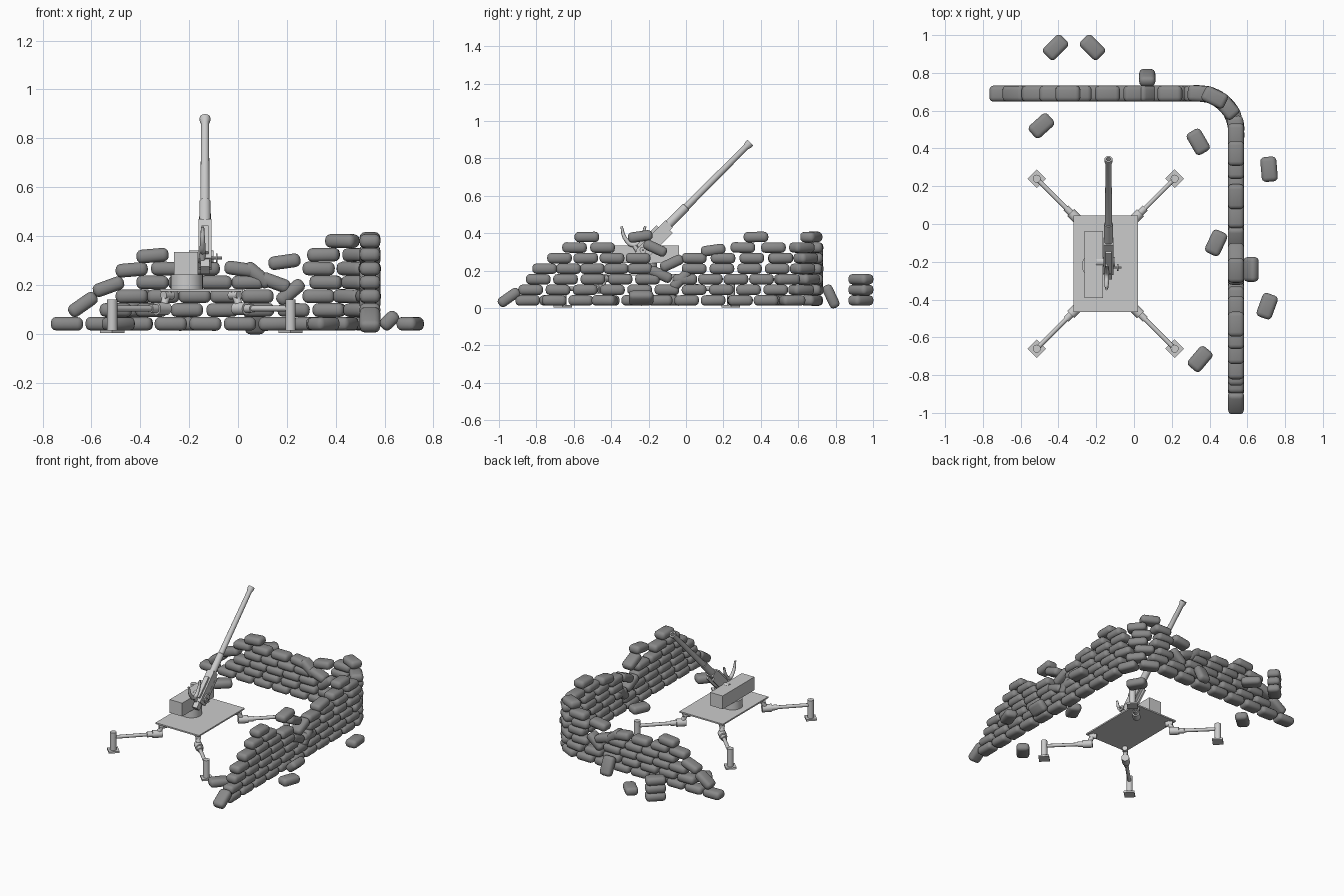
import bpy, bmesh, math, random
from mathutils import Vector, Matrix, Euler

if "Cube" in bpy.data.objects:
    bpy.data.objects.remove(bpy.data.objects["Cube"])

random.seed(4)
rad = math.radians


def finish(name, bm, smooth=True):
    bmesh.ops.recalc_face_normals(bm, faces=bm.faces)
    me = bpy.data.meshes.new(name)
    bm.to_mesh(me)
    bm.free()
    ob = bpy.data.objects.new(name, me)
    bpy.context.collection.objects.link(ob)
    if smooth:
        bpy.ops.object.select_all(action='DESELECT')
        ob.select_set(True)
        bpy.context.view_layer.objects.active = ob
        bpy.ops.object.shade_smooth_by_angle(angle=rad(35))
    return ob


def box(name, center, size, rot=(0, 0, 0)):
    bm = bmesh.new()
    m = Matrix.Translation(center) @ Euler(rot).to_matrix().to_4x4() @ Matrix.Diagonal((*size, 1))
    bmesh.ops.create_cube(bm, size=1, matrix=m)
    return finish(name, bm, False)


def lathe(name, p, q, profile, sides=16):
    """Profile of (radius, distance from p) pairs spun about the line p-q."""
    p, q = Vector(p), Vector(q)
    rot = (q - p).to_track_quat('Z', 'Y').to_matrix().to_4x4()
    bm = bmesh.new()
    vs = [bm.verts.new((r, 0, d)) for r, d in profile]
    es = [bm.edges.new(e) for e in zip(vs, vs[1:])]
    bmesh.ops.spin(bm, geom=vs + es, cent=(0, 0, 0), axis=(0, 0, 1),
                   angle=math.tau, steps=sides, use_duplicate=False)
    bmesh.ops.remove_doubles(bm, verts=bm.verts, dist=1e-5)
    bmesh.ops.transform(bm, matrix=Matrix.Translation(p) @ rot, verts=bm.verts)
    return finish(name, bm)


def rod(name, p, q, r, sides=16):
    h = (Vector(q) - Vector(p)).length
    return lathe(name, p, q, [(0, 0), (r, 0), (r, h), (0, h)], sides)


# Shared sandbag mesh: a rounded block
bm = bmesh.new()
bmesh.ops.create_cube(bm, size=1, matrix=Matrix.Diagonal((0.132, 0.085, 0.056, 1)))
bmesh.ops.bevel(bm, geom=bm.edges[:], offset=0.023, segments=3, profile=0.5, affect='EDGES')
proto = finish("sandbag", bm)
bag_mesh = proto.data
bpy.data.objects.remove(proto)
cloth = bpy.data.materials.new("dark_cloth")
cloth.diffuse_color = (0.25, 0.25, 0.25, 1)
cloth.use_nodes = True
cloth.node_tree.nodes["Principled BSDF"].inputs["Base Color"].default_value = cloth.diffuse_color
bag_mesh.materials.append(cloth)


def bag(name, pos, heading, tilt=0, roll=0):
    ob = bpy.data.objects.new(name, bag_mesh)
    ob.matrix_world = (Matrix.Translation(pos) @ Matrix.Rotation(rad(heading), 4, 'Z')
                       @ Matrix.Rotation(rad(-tilt), 4, 'Y') @ Matrix.Rotation(rad(roll), 4, 'X'))
    bpy.context.collection.objects.link(ob)


def wall_point(s):
    """Wall path: back straight, rounded corner, right straight."""
    if s < 1.11:
        return s - 0.77, 0.69, 0
    if s < 1.424:
        a = (s - 1.11) / 0.2
        return 0.34 + 0.2 * math.sin(a), 0.49 + 0.2 * math.cos(a), -math.degrees(a)
    return 0.54, 1.914 - s, -90


# Wall courses as spans of bag centres along the path
courses = [
    [(0.07, 2.76)],
    [(0.27, 2.744)],
    [(0.335, 0.85), (1.1, 1.92), (2.12, 2.704)],
    [(0.42, 0.81), (1.13, 1.87), (2.16, 2.67)],
    [(0.48, 0.63), (1.1, 1.87), (2.17, 2.59)],
    [(1.12, 1.61), (2.36, 2.51)],
    [(1.2, 1.2), (1.54, 1.54), (2.444, 2.444)],
]
for k, spans in enumerate(courses):
    for s0, s1 in spans:
        n = round((s1 - s0) / 0.145)
        for i in range(n + 1):
            x, y, h = wall_point(s0 + (s1 - s0) * i / max(n, 1))
            bag("wall_sandbag", (x, y, 0.041 + 0.0565 * k), h, random.uniform(-1, 1))

# Slumped bags on the wall: path distance, height, tilt
for s, z, t in [(0.135, 0.12, 35), (0.24, 0.193, 20), (0.335, 0.262, 5), (0.42, 0.32, 5),
                (0.78, 0.265, -8), (0.85, 0.24, -40), (0.92, 0.21, -20), (0.985, 0.17, 40),
                (0.96, 0.295, 8), (2.86, 0.057, -35), (2.159, 0.383, -8), (2.079, 0.32, 25),
                (2.05, 0.18, 25), (1.99, 0.24, -25), (1.944, 0.15, -45), (1.769, 0.31, -8)]:
    x, y, h = wall_point(s)
    bag("slumped_sandbag", (x, y, z), h, t)

# Loose bags on the ground, a stack of three, and two leaning on the wall
for x, y, h in [(-0.22, 0.935, -45), (-0.49, 0.52, 42), (0.34, 0.435, -60), (0.715, 0.29, -85),
                (0.435, -0.1, 65), (0.705, -0.435, 70), (0.35, -0.715, 50)]:
    bag("loose_sandbag", (x, y, 0.041), h)
for k in range(3):
    bag("stacked_sandbag", (-0.415, 0.935, 0.041 + 0.0565 * k), 45)
bag("leaning_sandbag", (0.07, 0.775, 0.062), 90, -65)
bag("leaning_sandbag", (0.62, -0.24, 0.054), 90, 0, -45)

# Gun platform, pedestal and housing
CX, CY = -0.15, -0.21
box("platform", (CX, CY, 0.178), (0.34, 0.51, 0.010))
rod("pedestal", (-0.21, -0.22, 0.18), (-0.21, -0.22, 0.242), 0.066, 24)
box("mount_housing", (-0.212, -0.215, 0.288), (0.098, 0.355, 0.094))

# Four outriggers with collars, jacks and foot plates
for sx in (-1, 1):
    for sy in (-1, 1):
        def at(d, z):
            # d is measured diagonally outward from the platform corner, per axis
            return (CX + sx * (0.17 + d), CY + sy * (0.255 + d), z)
        rod("outrigger_hanger", at(-0.035, 0.175), at(-0.012, 0.105), 0.016, 12)
        rod("outrigger_hinge", at(-0.05, 0.158), at(-0.015, 0.158), 0.018, 12)
        rod("outrigger_collar", at(-0.03, 0.103), at(0.015, 0.103), 0.026)
        rod("outrigger_sleeve", at(0.012, 0.103), at(0.04, 0.103), 0.018)
        rod("outrigger_arm", at(0.0, 0.103), at(0.195, 0.103), 0.012, 12)
        rod("jack", at(0.195, 0.012), at(0.195, 0.14), 0.021)
        box("foot_plate", at(0.195, 0.01), (0.07, 0.07, 0.012), (0, 0, rad(45)))

# Barrel: stepped tube at 45 degrees with flared, bored muzzle
GX = -0.135


def axis(y, up=0.0):
    c = up * math.sqrt(0.5)
    return (GX, y - c, y + 0.54 + c)


lathe("barrel", axis(-0.1), axis(0.34),
      [(0, 0), (0.024, 0), (0.023, 0.142), (0.019, 0.145), (0.016, 0.595), (0.022, 0.612),
       (0.022, 0.628), (0.013, 0.628), (0.012, 0.54), (0, 0.54)], 16)

# Breech body with raised side rails, recoil tube and trunnion
tilt = (rad(45), 0, 0)
box("breech_body", axis(-0.17), (0.052, 0.225, 0.055), tilt)
box("breech_cover", axis(-0.18, 0.033), (0.03, 0.15, 0.02), tilt)
for sx in (-1, 1):
    box("cradle_rail", (GX + sx * 0.021, *axis(-0.175, -0.036)[1:]), (0.012, 0.2, 0.022), tilt)
box("breech_end", axis(-0.262), (0.036, 0.05, 0.042), tilt)
rod("trunnion", (-0.2, -0.2, 0.315), (-0.1, -0.2, 0.315), 0.026)

# Elevating crank on the right side
rod("crank_shaft", (-0.12, -0.23, 0.31), (-0.066, -0.23, 0.31), 0.006, 10)
rod("crank_wheel", (-0.091, -0.23, 0.31), (-0.083, -0.23, 0.31), 0.018, 12)

# Crescent shoulder rest behind the breech
cu = bpy.data.curves.new("shoulder_rest", 'CURVE')
cu.dimensions = '3D'
cu.bevel_depth = 0.011
cu.bevel_resolution = 2
cu.use_fill_caps = True
sp = cu.splines.new('BEZIER')
pts = [(-0.345, 0.437, 0.6), (-0.325, 0.372, 1), (-0.28, 0.338, 1.2), (-0.24, 0.372, 1), (-0.218, 0.437, 0.6)]
sp.bezier_points.add(len(pts) - 1)
for b, (y, z, r) in zip(sp.bezier_points, pts):
    b.co = (-0.145, y, z)
    b.radius = r
    b.handle_left_type = b.handle_right_type = 'AUTO'
bpy.context.collection.objects.link(bpy.data.objects.new("shoulder_rest", cu))
rod("shoulder_rest_post", (-0.145, -0.28, 0.34), (-0.145, -0.25, 0.29), 0.012, 12)
